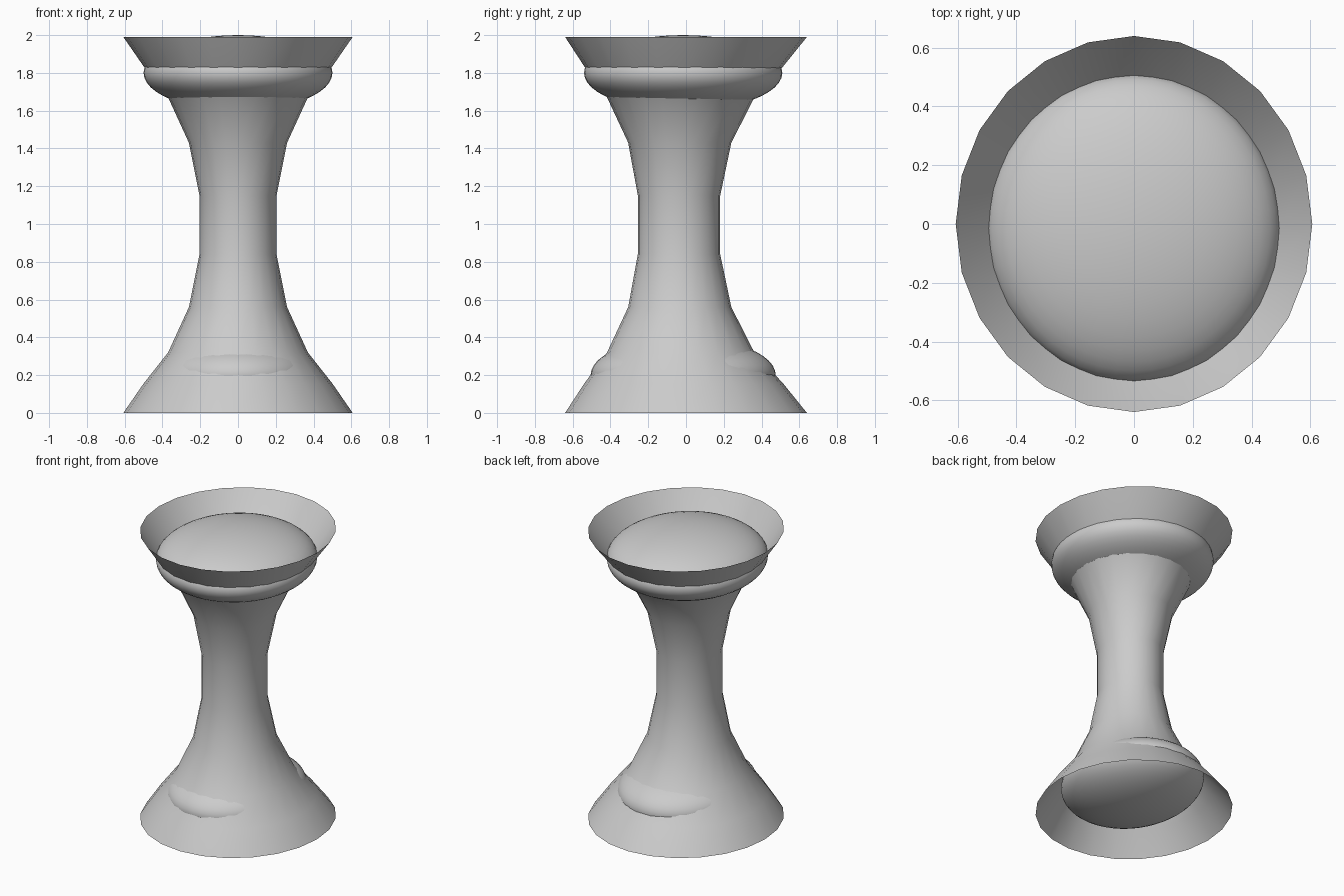
import bpy, bmesh, math

if "Cube" in bpy.data.objects:
    bpy.data.objects.remove(bpy.data.objects["Cube"])

SIDES = 24
# Half profile of the hourglass shell: z, x radius, y radius, y centre
HALF = [(0.0, 0.607, 0.640, 0.0), (0.155, 0.500, 0.527, -0.012),
        (0.32, 0.370, 0.390, -0.028), (0.56, 0.260, 0.273, -0.033),
        (0.84, 0.204, 0.218, -0.037)]
HEIGHT = 1.99


def smooth(obj, angle):
    bpy.ops.object.select_all(action='DESELECT')
    obj.select_set(True)
    bpy.context.view_layer.objects.active = obj
    bpy.ops.object.shade_smooth_by_angle(angle=math.radians(angle))


# Open hourglass body, mirrored top to bottom
def make_body():
    rows = HALF + [(HEIGHT - z, rx, ry, cy) for z, rx, ry, cy in reversed(HALF)]
    bm = bmesh.new()
    rings = []
    for z, rx, ry, cy in rows:
        angles = [2 * math.pi * i / SIDES for i in range(SIDES)]
        rings.append([bm.verts.new((rx * math.cos(a), cy + ry * math.sin(a), z))
                      for a in angles])
    for lo, hi in zip(rings, rings[1:]):
        for i in range(SIDES):
            j = (i + 1) % SIDES
            bm.faces.new((lo[i], lo[j], hi[j], hi[i]))
    mesh = bpy.data.meshes.new("hourglass_body")
    bm.to_mesh(mesh)
    bm.free()
    obj = bpy.data.objects.new("hourglass_body", mesh)
    bpy.context.collection.objects.link(obj)
    smooth(obj, 40)


# Flattened ellipsoid pads sitting in each flared end
def make_pad(name, centre, radii):
    bpy.ops.mesh.primitive_uv_sphere_add(segments=48, ring_count=24,
                                         radius=1, location=centre)
    obj = bpy.context.object
    obj.name = name
    obj.scale = radii
    bpy.ops.object.transform_apply(location=False, rotation=False, scale=True)
    smooth(obj, 60)


make_body()
make_pad("top_cushion", (0, -0.015, 1.80), (0.50, 0.525, 0.20))
make_pad("base_pad", (0, -0.015, 0.20), (0.42, 0.49, 0.20))
